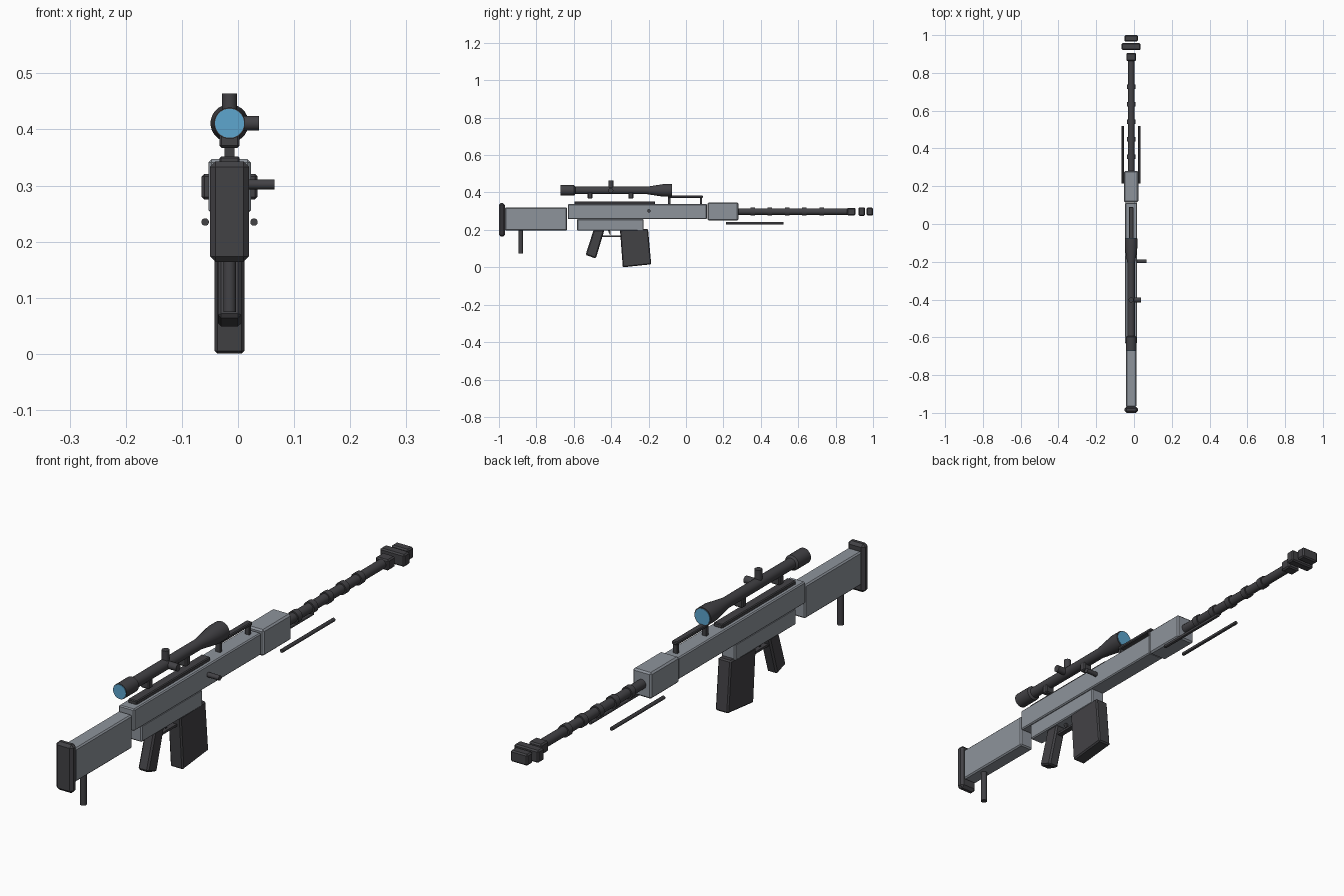
import bpy, bmesh, math
from mathutils import Vector

cube = bpy.data.objects.get("Cube")
if cube:
    bpy.data.objects.remove(cube, do_unlink=True)

AXIS = -0.015    # x of the centre plane
BORE = 0.298     # height of the barrel line
SIGHT = 0.411    # height of the scope line


def material(name, rgb):
    m = bpy.data.materials.new(name)
    m.use_nodes = True
    m.diffuse_color = (*rgb, 1)
    m.node_tree.nodes["Principled BSDF"].inputs["Base Color"].default_value = (*rgb, 1)
    return m


DARK = material("dark_metal", (0.055, 0.054, 0.060))
GREY = material("grey_metal", (0.27, 0.295, 0.33))
BLUE = material("lens_blue", (0.11, 0.38, 0.62))


def finish(bm, name, mat, bevel=0.0, smooth=False):
    bmesh.ops.recalc_face_normals(bm, faces=bm.faces)
    mesh = bpy.data.meshes.new(name)
    bm.to_mesh(mesh)
    bm.free()
    ob = bpy.data.objects.new(name, mesh)
    bpy.context.collection.objects.link(ob)
    mesh.materials.append(mat)
    if bevel:
        mod = ob.modifiers.new("edge_bevel", 'BEVEL')
        mod.width = bevel
        mod.segments = 1
    if smooth:
        bpy.ops.object.select_all(action='DESELECT')
        ob.select_set(True)
        bpy.context.view_layer.objects.active = ob
        bpy.ops.object.shade_smooth_by_angle(angle=math.radians(30))
    return ob


def slab(name, outline, half, mat, bevel=0.0):
    """Side outline of (y, z) points, extruded across the centre plane."""
    bm = bmesh.new()
    face = bm.faces.new([bm.verts.new((AXIS - half, y, z)) for y, z in outline])
    ext = bmesh.ops.extrude_face_region(bm, geom=[face])
    verts = [g for g in ext["geom"] if isinstance(g, bmesh.types.BMVert)]
    bmesh.ops.translate(bm, verts=verts, vec=(2 * half, 0, 0))
    return finish(bm, name, mat, bevel)


def box(name, y0, y1, z0, z1, half, mat, bevel=0.0):
    return slab(name, [(y0, z0), (y1, z0), (y1, z1), (y0, z1)], half, mat, bevel)


def lathe(name, start, axis, profile, mat, sides=16):
    """Turned part: (distance, radius) pairs along an axis, with capped ends."""
    bm = bmesh.new()
    turn = Vector(axis).to_track_quat('Z', 'Y')
    rings = []
    for d, r in profile:
        ring = []
        for i in range(sides):
            a = math.tau * (i + 0.5) / sides
            p = Vector((r * math.cos(a), r * math.sin(a), d))
            ring.append(bm.verts.new(Vector(start) + turn @ p))
        rings.append(ring)
    for a, b in zip(rings, rings[1:]):
        for i in range(sides):
            j = (i + 1) % sides
            bm.faces.new((a[i], a[j], b[j], b[i]))
    bm.faces.new(rings[0])
    bm.faces.new(rings[-1])
    return finish(bm, name, mat, smooth=True)


def rod(name, start, axis, length, radius, mat=DARK, sides=16):
    return lathe(name, start, axis, [(0, radius), (length, radius)], mat, sides)


X, Y, UP, DOWN = (1, 0, 0), (0, 1, 0), (0, 0, 1), (0, 0, -1)

# Stock and butt
box("butt_plate", -1.0, -0.968, 0.164, 0.343, 0.035, DARK, 0.010)
box("stock", -0.968, -0.636, 0.196, 0.320, 0.028, GREY, 0.005)
rod("rear_support", (AXIS, -0.883, 0.20), DOWN, 0.125, 0.0115)

# Receiver and fore-end
box("receiver", -0.632, 0.112, 0.257, 0.338, 0.032, GREY, 0.004)
box("lower_receiver", -0.582, -0.226, 0.196, 0.258, 0.028, GREY, 0.004)
box("handguard", 0.115, 0.280, 0.250, 0.347, 0.038, GREY, 0.006)
box("top_rail", -0.597, -0.165, 0.336, 0.352, 0.018, DARK, 0.003)
rod("bolt_handle", (0.0, -0.198, 0.302), X, 0.065, 0.009)

# Magazine, grip and trigger
slab("magazine", [(-0.353, 0.200), (-0.203, 0.205), (-0.186, 0.016), (-0.338, 0.0)],
     0.0265, DARK, 0.005)
slab("grip", [(-0.494, 0.200), (-0.436, 0.200), (-0.482, 0.047), (-0.537, 0.066)],
     0.021, DARK, 0.006)
box("trigger_guard", -0.450, -0.345, 0.163, 0.171, 0.010, DARK)
slab("trigger", [(-0.418, 0.200), (-0.406, 0.200), (-0.402, 0.176), (-0.409, 0.176)],
     0.005, DARK)

# Carry handle
box("handle_bar", -0.097, 0.090, 0.370, 0.383, 0.012, DARK, 0.003)
for name, y in (("handle_rear_post", -0.090), ("handle_front_post", 0.080)):
    box(name, y - 0.006, y + 0.006, 0.335, 0.372, 0.009, DARK)

# Barrel with rings
rod("barrel", (AXIS, 0.27, BORE), Y, 0.60, 0.0175)
for i in range(5):
    rod(f"barrel_ring_{i + 1}", (AXIS, 0.344 + i * 0.0925, BORE), Y, 0.024, 0.0225)

# Muzzle brake
box("muzzle_collar", 0.862, 0.906, BORE - 0.020, BORE + 0.020, 0.026, DARK, 0.005)
box("brake_wide_baffle", 0.922, 0.957, BORE - 0.023, BORE + 0.023, 0.050, DARK, 0.005)
box("brake_front_baffle", 0.966, 1.0, BORE - 0.021, BORE + 0.021, 0.035, DARK, 0.005)

# Folded bipod legs
for name, side in (("left_bipod_leg", 1), ("right_bipod_leg", -1)):
    rod(name, (AXIS + side * 0.0435, 0.214, 0.235), Y, 0.306, 0.0068, sides=12)

# Scope
lathe("scope_tube", (AXIS, -0.670, SIGHT), Y,
      [(0, 0.028), (0.072, 0.028), (0.078, 0.020), (0.46, 0.020),
       (0.55, 0.034), (0.594, 0.034)], DARK, 24)
rod("eyepiece_lens", (AXIS, -0.672, SIGHT), Y, 0.004, 0.026, BLUE, 24)
rod("objective_lens", (AXIS, -0.078, SIGHT), Y, 0.004, 0.030, BLUE, 24)
rod("elevation_knob", (AXIS, -0.402, SIGHT), UP, 0.053, 0.0135)
rod("windage_knob", (AXIS, -0.402, SIGHT), X, 0.052, 0.0135)
for name, y in (("rear_scope_mount", -0.513), ("front_scope_mount", -0.295)):
    box(name, y - 0.013, y + 0.013, 0.367, 0.402, 0.018, DARK, 0.004)
